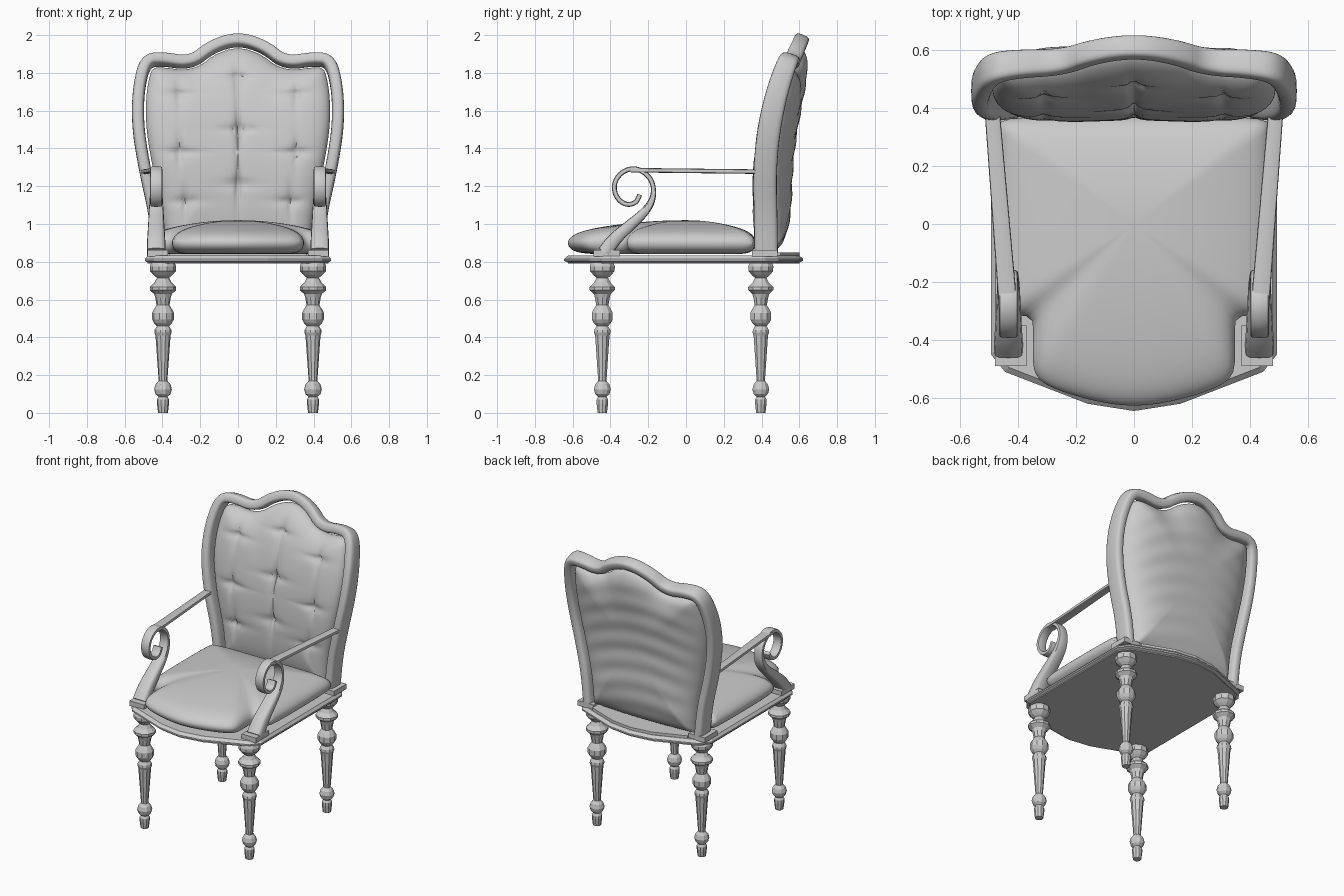
import bpy, bmesh
from math import sin, cos, pi, exp, hypot, radians, copysign
from mathutils import Vector as V

if "Cube" in bpy.data.objects:
    bpy.data.objects.remove(bpy.data.objects["Cube"])


def make(name, verts, faces, smooth=None):
    me = bpy.data.meshes.new(name)
    me.from_pydata([tuple(v) for v in verts], [], faces)
    bm = bmesh.new()
    bm.from_mesh(me)
    bmesh.ops.recalc_face_normals(bm, faces=bm.faces)
    bm.to_mesh(me)
    bm.free()
    if smooth:
        me.shade_smooth()
        me.set_sharp_from_angle(angle=radians(smooth))
    ob = bpy.data.objects.new(name, me)
    bpy.context.collection.objects.link(ob)
    return ob


def stack(name, rings, smooth=None):
    """Skin a list of equal-length rings and cap both ends."""
    n = len(rings[0])
    verts = [p for r in rings for p in r]
    faces = [(k * n + i, k * n + (i + 1) % n, (k + 1) * n + (i + 1) % n, (k + 1) * n + i)
             for k in range(len(rings) - 1) for i in range(n)]
    faces += [tuple(range(n)), tuple(range(len(verts) - n, len(verts)))]
    return make(name, verts, faces, smooth)


def chaikin(pts, closed=False, times=3):
    pts = [V(p) for p in pts]
    for _ in range(times):
        pairs = list(zip(pts, pts[1:] + pts[:1] if closed else pts[1:]))
        out = [q for a, b in pairs for q in (a.lerp(b, .25), a.lerp(b, .75))]
        pts = out if closed else [pts[0]] + out[1:-1] + [pts[-1]]
    return pts


def resample(pts, n):
    """Even spacing round a closed loop."""
    pts = pts + pts[:1]
    total = sum((b - a).length for a, b in zip(pts, pts[1:]))
    out, run, k = [], 0, 0
    for a, b in zip(pts, pts[1:]):
        d = (b - a).length
        while k < n and k * total / n <= run + d:
            out.append(a.lerp(b, (k * total / n - run) / max(d, 1e-9)))
            k += 1
        run += d
    return out


def mirrored(half):
    """Half outline from centre to centre -> full closed loop."""
    return half + [(-x, y) for x, y in reversed(half) if x > 1e-6]


def sweep(name, path, normal, size, n=16, e=.6):
    """Rounded-rectangle section swept along a path; size(t) = (half along normal, half across)."""
    rings, m = [], len(path) - 1
    for i, p in enumerate(path):
        t = (path[min(i + 1, m)] - path[max(i - 1, 0)]).normalized()
        nn = normal(p)
        nn = (nn - t * nn.dot(t)).normalized()
        b = t.cross(nn)
        a, c = size(i / m)
        ring = []
        for k in range(n):
            ca, sa = cos(2 * pi * k / n), sin(2 * pi * k / n)
            ring.append(p + nn * a * copysign(abs(ca) ** e, ca) + b * c * copysign(abs(sa) ** e, sa))
        rings.append(ring)
    return stack(name, rings, 50)


def pillow(name, outline, centre, top, bottom, rings=40):
    """Two domed sides sharing one rim; top/bottom map (u, v, r) to a point."""
    c, n, verts, faces = V(centre), len(outline), [], []
    for side in (top, bottom):
        base = len(verts)
        verts.append(side(c.x, c.y, 0))
        for k in range(1, rings + 1):
            r = sin(k / rings * pi / 2)
            verts += [side(*(c + (p - c) * r), r) for p in outline]
        for i in range(n):
            j = (i + 1) % n
            faces.append((base, base + 1 + i, base + 1 + j))
            for k in range(rings - 1):
                a = base + 1 + k * n
                faces.append((a + i, a + j, a + n + j, a + n + i))
    ob = make(name, verts, faces, 60)
    bm = bmesh.new()
    bm.from_mesh(ob.data)
    bmesh.ops.remove_doubles(bm, verts=bm.verts, dist=1e-5)
    bmesh.ops.recalc_face_normals(bm, faces=bm.faces)
    bm.to_mesh(ob.data)
    bm.free()


def box(name, x0, x1, y0, y1, z0, z1):
    stack(name, [[(x0, y0, z), (x1, y0, z), (x1, y1, z), (x0, y1, z)] for z in (z0, z1)])


# Turned legs
LEG = [(0, .026), (.05, .032), (.07, .032), (.085, .024), (.1, .04), (.125, .047), (.15, .04),
       (.17, .023), (.41, .04), (.425, .046), (.44, .044), (.46, .032), (.475, .047), (.495, .058),
       (.53, .058), (.55, .047), (.57, .034), (.61, .041), (.63, .047), (.65, .07), (.667, .07),
       (.69, .045), (.715, .032), (.73, .05), (.75, .068), (.775, .07), (.795, .062)]
for s, side in ((-1, "left"), (1, "right")):
    for y, where in ((-.443, "front"), (.396, "rear")):
        stack(f"{where}_{side}_leg", [[(s * .397 + r * cos(k * pi / 5), y + r * sin(k * pi / 5), z)
                                       for k in range(10)] for z, r in LEG])

# Seat board with moulded edge
BOARD = mirrored([(0, -.645), (.16, -.62), (.445, -.51), (.493, -.45),
                  (.493, .42), (.445, .49), (.16, .6), (0, .62)])
stack("seat_board", [[(x * f, y * f, z) for x, y in BOARD]
                     for z, f in ((.79, .97), (.797, .97), (.805, 1), (.815, 1), (.832, .97))])
BACK_LEDGE = [(-.36, .4), (.36, .4), (.36, .5), (.15, .58), (0, .6), (-.15, .58), (-.36, .5)]
stack("back_ledge", [[(x, y, z) for x, y in BACK_LEDGE] for z in (.83, .85)])

# Seat cushion, notched round the arm posts
CUSHION = mirrored([(0, -.633), (.17, -.605), (.325, -.55), (.352, -.49), (.345, -.335), (.365, -.315),
                    (.445, -.315), (.472, -.28), (.472, .33), (.45, .37), (0, .37)])


def cushion_top(x, y, r):
    return V((x, y, .9 + .05 * max(0, 1 - r ** 12) ** .5 + .07 * (1 - r * r)))


def cushion_bottom(x, y, r):
    return V((x, y, .9 - .06 * max(0, 1 - r ** 12) ** .5))


pillow("seat_cushion", resample(chaikin(CUSHION, True), 120), (0, 0), cushion_top, cushion_bottom, 28)


# Curved surface the whole back follows
def back_y(x, z):
    return .412 + .24 * max(0, z - 1.15) ** 2 + .035 * (1 - (x / .52) ** 2)


HALF = [(.42, .85), (.44, 1.05), (.485, 1.25), (.522, 1.45), (.532, 1.6), (.522, 1.74), (.49, 1.86),
        (.41, 1.875), (.25, 1.85), (.14, 1.94), (0, 1.982)]
FRAME = chaikin(HALF + [(-x, z) for x, z in reversed(HALF[:-1])])

# Back frame
sweep("back_frame", [V((x, back_y(x, z), z)) for x, z in FRAME],
      lambda p: V((0, 1, -.48 * max(0, p.z - 1.15))),
      lambda t: (.062 - .022 * sin(pi * t) ** 4, .032), 20)

# Buttoned back pad
PAD = []
for i, p in enumerate(FRAME):
    t = (FRAME[min(i + 1, len(FRAME) - 1)] - FRAME[max(i - 1, 0)]).normalized()
    PAD.append(p + V((-t.y, t.x)) * .042)
BUTTONS = [(0, 1.78), (0, 1.5), (0, 1.21)] + [(s * x, z) for s in (-1, 1)
                                              for x, z in ((.31, 1.69), (.31, 1.38), (.28, 1.12))]


def pad_front(x, z, r):
    h = .092 * max(0, 1 - r ** 5) ** .5
    for bx, bz in BUTTONS:
        dx, dz = x - bx, z - bz
        d = hypot(dx, dz) + 1e-6
        h -= .045 * exp(-d * (.6 + .9 * abs(2 * dx * dz) / d / d) / .032) * (1 - r ** 8)
    h -= .01 * exp(-abs(x) / .015) * (1 - r ** 4)
    return V((x, back_y(x, z) - h, z))


def pad_back(x, z, r):
    h = .115 * max(0, 1 - r ** 4) ** .5
    h += .003 * sin(45 * z + 30 * x * x + 5 * x) * (1 - r ** 4)
    return V((x, back_y(x, z) + h, z))


pillow("back_pad", resample(PAD, 170), (0, 1.38), pad_front, pad_back)

# Arms: scrolled post, straight rail and foot blocks
SCROLL = [(-.43, .85), (-.38, .92), (-.3, .99), (-.215, 1.065), (-.175, 1.13), (-.17, 1.2), (-.2, 1.26),
          (-.27, 1.3), (-.345, 1.275), (-.385, 1.21), (-.37, 1.14), (-.32, 1.1), (-.265, 1.11),
          (-.245, 1.155)]
for s, side in ((-1, "left"), (1, "right")):
    path = [V((s * .433, y, z)) for y, z in chaikin(SCROLL)]
    sweep(side + "_arm_scroll", path, lambda p: V((1, 0, 0)),
          lambda t: (.032 + .018 * max(0, 1 - t / .35), .013 + .026 * max(0, 1 - t / .35)), 12, .5)
    rail = [V((s * (.434 + .056 * k / 6), -.29 + .69 * k / 6, 1.285 - .008 * k / 6)) for k in range(7)]
    sweep(side + "_arm_rail", rail, lambda p: V((1, 0, 0)), lambda t: (.032 - .006 * t, .012), 12, .5)
    box(side + "_arm_foot", s * .37, s * .48, -.49, -.35, .828, .862)
    box(side + "_back_foot", s * .36, s * .482, .35, .485, .828, .862)
